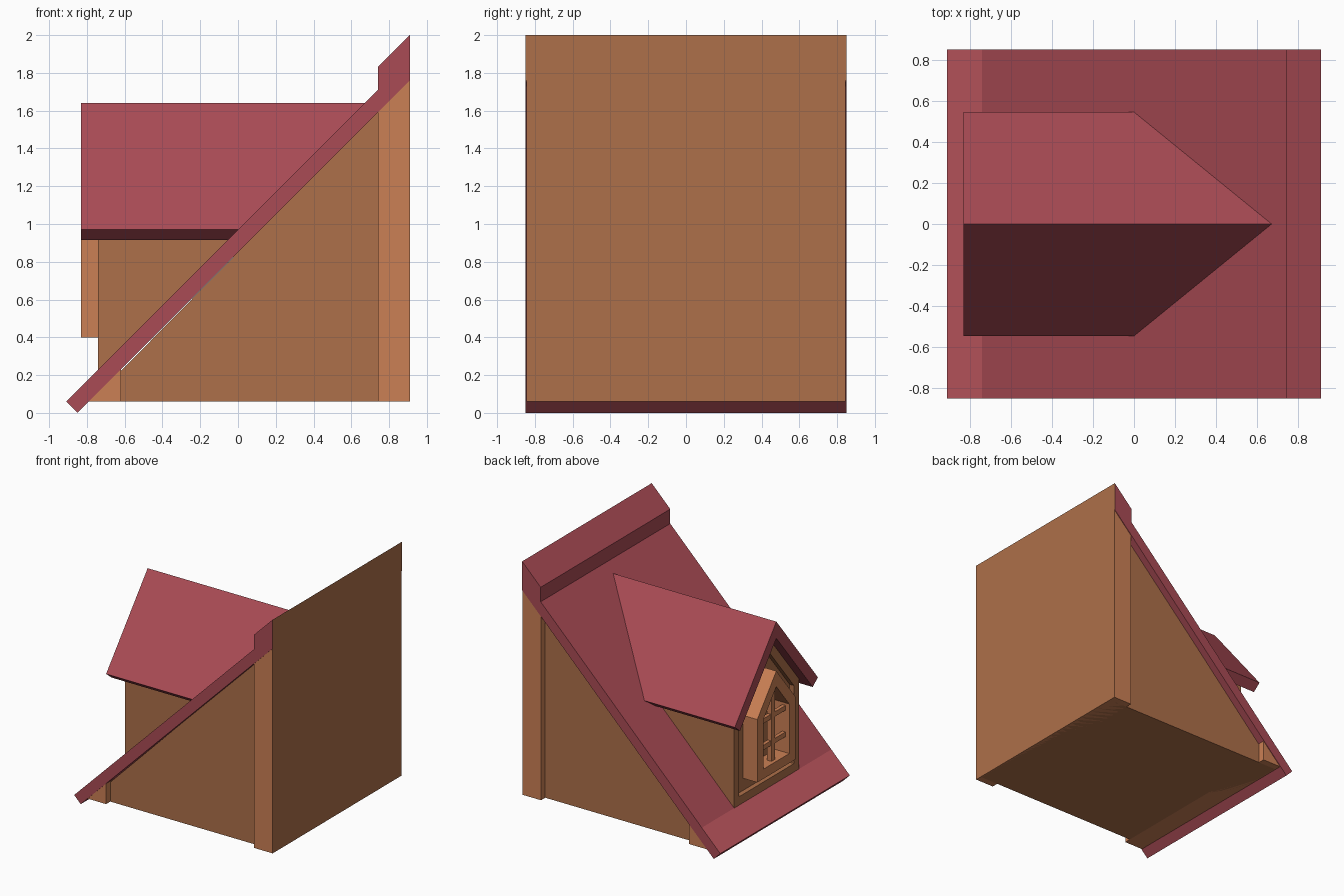
import bpy, bmesh

if "Cube" in bpy.data.objects:
    bpy.data.objects.remove(bpy.data.objects["Cube"])


def material(name, rgb):
    m = bpy.data.materials.new(name)
    m.diffuse_color = (*rgb, 1)
    m.use_nodes = True
    m.node_tree.nodes["Principled BSDF"].inputs["Base Color"].default_value = m.diffuse_color
    return m


WALL = material("wall_brown", (0.42, 0.16, 0.067))
WOOD = material("light_wood", (0.60, 0.216, 0.09))
RED = material("roof_red", (0.40, 0.07, 0.09))
EAVE = material("eave_red", (0.55, 0.10, 0.12))


def finish(bm, name, *mats):
    bmesh.ops.recalc_face_normals(bm, faces=bm.faces)
    me = bpy.data.meshes.new(name)
    bm.to_mesh(me)
    bm.free()
    for m in mats:
        me.materials.append(m)
    ob = bpy.data.objects.new(name, me)
    bpy.context.collection.objects.link(ob)
    return ob


def loft(name, a, b, *mats):
    """Solid between two matching outlines."""
    bm = bmesh.new()
    va, vb = [bm.verts.new(p) for p in a], [bm.verts.new(p) for p in b]
    bm.faces.new(va)
    bm.faces.new(vb)
    n = len(a)
    for i in range(n):
        j = (i + 1) % n
        bm.faces.new((va[i], va[j], vb[j], vb[i]))
    return finish(bm, name, *mats)


def along_y(name, profile, half, *mats):
    return loft(name, [(x, -half, z) for x, z in profile],
                [(x, half, z) for x, z in profile], *mats)


def box(name, x, y, z, mat):
    return along_x(name, [(y[0], z[0]), (y[1], z[0]), (y[1], z[1]), (y[0], z[1])],
                   x[0], lambda _: x[1], mat)


def along_x(name, profile, x0, back, *mats):
    return loft(name, [(x0, y, z) for y, z in profile],
                [(back(z), y, z) for y, z in profile], *mats)


def house(w, bottom, apex):
    """Gabled outline parallel to the dormer roof."""
    eave = apex - w * 1.229
    return [(-w, bottom), (w, bottom), (w, eave), (0, apex), (-w, eave)]


def ring(name, outer, inner, x0, x1, mat):
    bm = bmesh.new()
    loops = [[bm.verts.new((x, y, z)) for y, z in p]
             for x, p in ((x0, outer), (x0, inner), (x1, inner), (x1, outer))]
    n = len(outer)
    for k in range(4):
        p, q = loops[k], loops[(k + 1) % 4]
        for i in range(n):
            j = (i + 1) % n
            bm.faces.new((p[i], p[j], q[j], q[i]))
    return finish(bm, name, mat)


def paint(ob, test):
    for f in ob.data.polygons:
        if test(f):
            f.material_index = 1


def into_roof(z):
    return z - 0.97 + 0.08


# Main body and its corner posts
along_y("house_body", [(-0.78, 0.06), (0.9, 0.06), (0.9, 1.75), (0.88, 1.74)], 0.79, WALL)
along_y("front_post", [(-0.79, 0.06), (-0.62, 0.06), (-0.62, 0.23)], 0.845, WOOD)
post = along_y("back_post", [(0.74, 0.06), (0.91, 0.06), (0.91, 1.76), (0.74, 1.59)],
               0.845, WOOD, WALL)
paint(post, lambda f: f.normal.x > 0.9)

# Main roof with ridge cap, light eave strip and brown back
roof = along_y("main_roof", [(-0.91, 0.06), (-0.74, 0.23), (0.74, 1.71), (0.74, 1.83),
                             (0.91, 2.0), (0.91, 1.76), (-0.85, 0.0)], 0.85, RED, EAVE, WALL)
paint(roof, lambda f: f.center.x < -0.8 and f.normal.z > 0.5)
for f in roof.data.polygons:
    if f.normal.x > 0.9:
        f.material_index = 2

# Dormer walls, front trim and roof
along_x("dormer_walls", house(0.425, 0.23, 1.502), -0.70, into_roof, WALL)
ring("dormer_trim", house(0.425, 0.23, 1.502), house(0.36, 0.30, 1.39), -0.74, -0.70, WALL)
along_x("dormer_roof", [(-0.545, 0.97), (0, 1.64), (0.545, 0.97), (0.477, 0.915),
                        (0, 1.502), (-0.477, 0.915)], -0.83, into_roof, RED)

# Window frame and glazing bars
ring("window_frame", house(0.25, 0.40, 1.23), house(0.17, 0.48, 1.10), -0.83, -0.69, WOOD)
box("window_bar_vertical", (-0.80, -0.76), (-0.022, 0.022), (0.47, 1.09), WOOD)
for i, z in enumerate((0.63, 0.85)):
    box(f"window_bar_{i + 1}", (-0.795, -0.765), (-0.18, 0.18), (z - 0.02, z + 0.02), WOOD)
